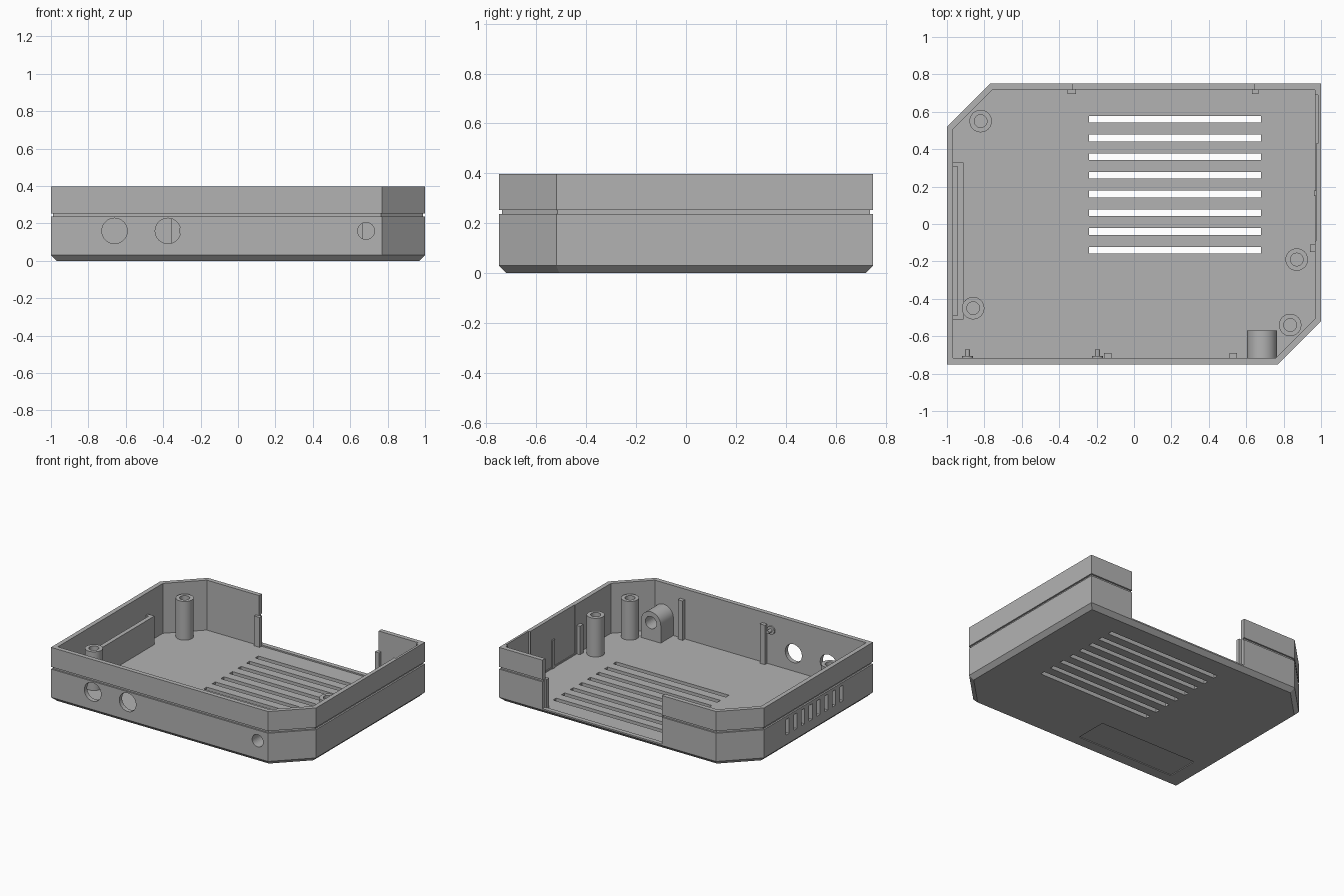
import bpy, bmesh, math
from mathutils import Matrix

if "Cube" in bpy.data.objects:
    bpy.data.objects.remove(bpy.data.objects["Cube"])

grey = bpy.data.materials.new("grey plastic")
grey.diffuse_color = (0.45, 0.45, 0.45, 1)
grey.use_nodes = True
grey.node_tree.nodes["Principled BSDF"].inputs["Base Color"].default_value = grey.diffuse_color

FLOOR, TOP, WALL = 0.03, 0.398, 0.033


def finish(name, bm, material=True):
    bmesh.ops.recalc_face_normals(bm, faces=bm.faces)
    me = bpy.data.meshes.new(name)
    bm.to_mesh(me)
    bm.free()
    ob = bpy.data.objects.new(name, me)
    bpy.context.collection.objects.link(ob)
    if material:
        me.materials.append(grey)
    return ob


def add_box(bm, x0, x1, y0, y1, z0, z1):
    m = Matrix.Translation(((x0 + x1) / 2, (y0 + y1) / 2, (z0 + z1) / 2))
    m = m @ Matrix.Diagonal((x1 - x0, y1 - y0, z1 - z0, 1))
    bmesh.ops.create_cube(bm, size=1, matrix=m)


def boxes(name, items):
    bm = bmesh.new()
    for b in items:
        add_box(bm, *b)
    return finish(name, bm)


def add_rod_y(bm, x, z, r, y0, y1, seg=32):
    m = Matrix.Translation((x, (y0 + y1) / 2, z)) @ Matrix.Rotation(math.pi / 2, 4, 'X')
    bmesh.ops.create_cone(bm, cap_ends=True, segments=seg, radius1=r, radius2=r,
                          depth=y1 - y0, matrix=m)


def smooth(ob):
    bpy.ops.object.select_all(action='DESELECT')
    ob.select_set(True)
    bpy.context.view_layer.objects.active = ob
    bpy.ops.object.shade_smooth_by_angle(angle=math.radians(30))


def outline(d):
    """Rectangle with two clipped corners, inset by d."""
    k = d * math.tan(math.pi / 8)
    half = [(-1 + d, -0.75 + d), (0.77 - k, -0.75 + d), (1 - d, -0.52 + k)]
    return half + [(-x, -y) for x, y in half]


# Tray: floor, chamfered foot, grooved wall and hollow inside, as one stack of rings
bm = bmesh.new()
rings = []
for d, z in [(0.03, 0), (0, 0.03), (0, 0.238), (0.012, 0.238), (0.012, 0.254),
             (0, 0.254), (0, TOP), (WALL, TOP), (WALL, FLOOR)]:
    rings.append([bm.verts.new((x, y, z)) for x, y in outline(d)])
for a, b in zip(rings, rings[1:]):
    for i in range(6):
        j = (i + 1) % 6
        bm.faces.new((a[i], a[j], b[j], b[i]))
bm.faces.new(rings[0])
bm.faces.new(rings[-1])
tray = finish("tray", bm)

# Cutter for every opening
bm = bmesh.new()
for i in range(8):
    y = -0.14 + 0.1 * i
    add_box(bm, -0.24, 0.68, y - 0.018, y + 0.018, -0.1, 0.02 + 0.03)   # floor vents
    y = -0.385 + 0.09 * i
    add_box(bm, -1.1, -0.95, y - 0.018, y + 0.018, 0.10, 0.215)         # side vents
add_box(bm, -0.33, 0.645, 0.70, 0.9, 0.04, 0.6)                         # back opening
add_box(bm, -0.86, -0.06, -0.64, -0.40, -0.1, 0.006)                    # label recess
add_box(bm, 0.95, 0.972, -0.09, 0.43, 0.04, 0.6)                        # right wall recesses
add_box(bm, 0.95, 0.984, 0.4301, 0.69, 0.04, 0.6)
add_rod_y(bm, -0.66, 0.16, 0.068, -0.9, -0.69)                          # front holes
add_rod_y(bm, -0.375, 0.16, 0.068, -0.9, -0.69)
add_rod_y(bm, 0.685, 0.16, 0.045, -0.9, -0.5)
cutter = finish("opening_cutter", bm, False)
cutter.hide_render = True
cutter.hide_set(True)


def cut(ob):
    mod = ob.modifiers.new("openings", 'BOOLEAN')
    mod.operation = 'DIFFERENCE'
    mod.solver = 'EXACT'
    mod.object = cutter


cut(tray)

# Jack boss: arched block behind the small front hole
bm = bmesh.new()
prof = [(0.605, FLOOR - 0.005), (0.765, FLOOR - 0.005)]
prof += [(0.685 + 0.08 * math.cos(math.pi * i / 16), 0.16 + 0.08 * math.sin(math.pi * i / 16))
         for i in range(17)]
face = bm.faces.new([bm.verts.new((x, -0.72, z)) for x, z in prof])
ext = bmesh.ops.extrude_face_region(bm, geom=[face])
bmesh.ops.translate(bm, vec=(0, 0.15, 0),
                    verts=[v for v in ext["geom"] if isinstance(v, bmesh.types.BMVert)])
boss = finish("jack_boss", bm)
cut(boss)
smooth(boss)

# Screw posts: hollow cylinders
for n, (px, py) in enumerate([(-0.82, 0.55), (-0.86, -0.45), (0.87, -0.19), (0.835, -0.54)]):
    bm = bmesh.new()
    loops = []
    for r, z in [(0.06, FLOOR - 0.005), (0.06, 0.315), (0.034, 0.315), (0.034, FLOOR + 0.004)]:
        loops.append([bm.verts.new((px + r * math.cos(math.tau * i / 32),
                                    py + r * math.sin(math.tau * i / 32), z)) for i in range(32)])
    for a, b in zip(loops, loops[1:]):
        for i in range(32):
            j = (i + 1) % 32
            bm.faces.new((a[i], a[j], b[j], b[i]))
    bm.faces.new(loops[0])
    bm.faces.new(loops[-1])
    smooth(finish("screw_post_%d" % (n + 1), bm))

# Bracket standing off the left wall
F = FLOOR - 0.005
boxes("side_bracket", [(-0.943, -0.912, -0.51, 0.33, F, 0.24),
                       (-0.97, -0.943, 0.308, 0.33, F, 0.24),
                       (-0.97, -0.943, -0.51, -0.488, F, 0.24)])

# Upright ribs on the walls
boxes("front_ribs", [(-0.16, -0.12, -0.72, -0.69, F, 0.32), (0.51, 0.55, -0.72, -0.69, F, 0.32)])
boxes("right_ribs", [(0.942, 0.975, -0.15, -0.11, F, 0.24), (0.962, 0.975, 0.15, 0.18, F, 0.24)])
boxes("back_ribs", [(-0.355, -0.31, 0.695, 0.722, F, 0.25), (0.63, 0.665, 0.695, 0.722, F, 0.25)])

# Small pegs high on the front wall
bm = bmesh.new()
for x in (-0.89, -0.195):
    add_rod_y(bm, x, 0.285, 0.03, -0.72, -0.707, 24)
    add_rod_y(bm, x, 0.285, 0.013, -0.71, -0.67, 16)
smooth(finish("front_pegs", bm))
